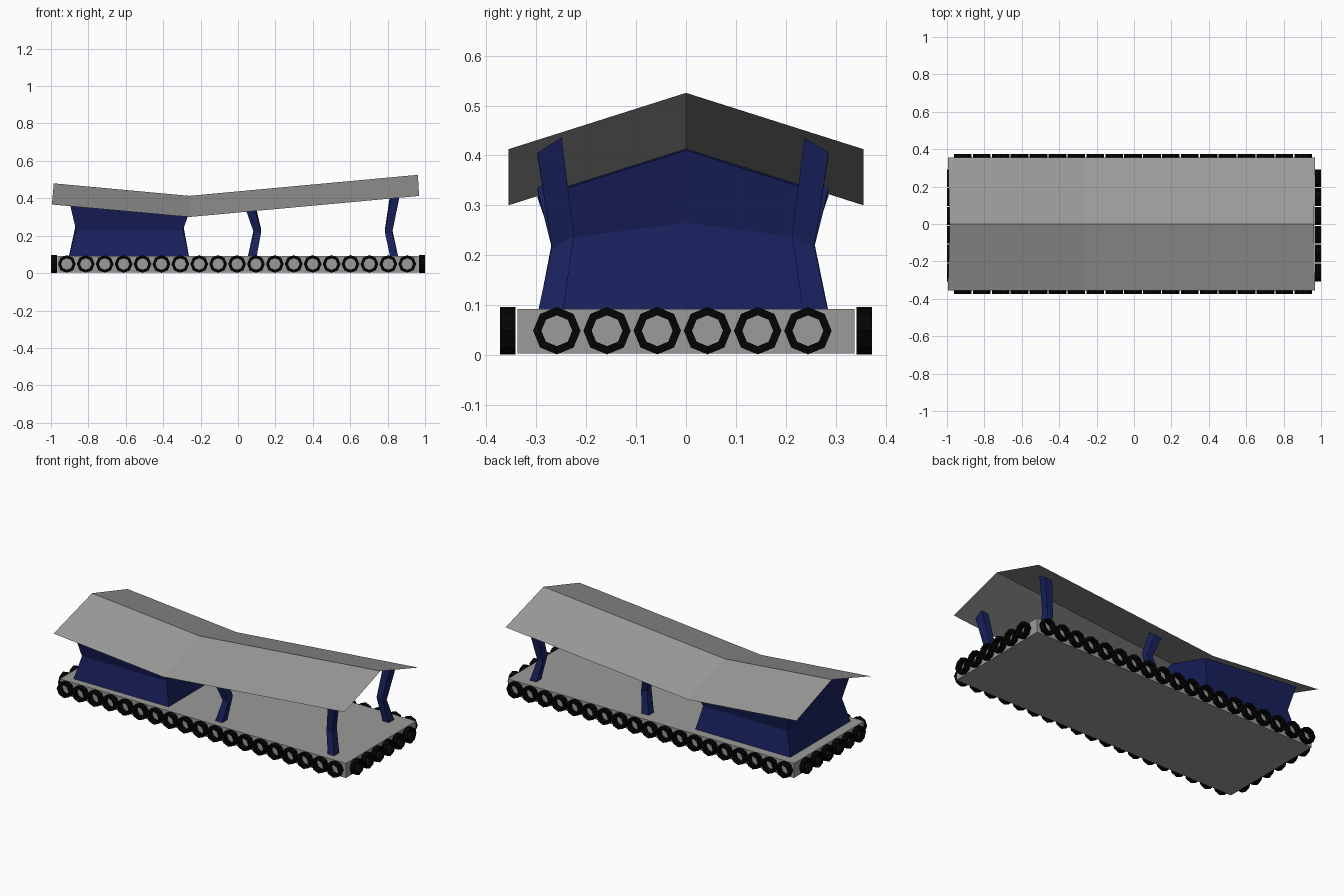
import bpy, bmesh, math

if "Cube" in bpy.data.objects:
    bpy.data.objects.remove(bpy.data.objects["Cube"])


def material(name, color):
    m = bpy.data.materials.new(name)
    m.diffuse_color = color
    m.use_nodes = True
    m.node_tree.nodes["Principled BSDF"].inputs["Base Color"].default_value = m.diffuse_color
    return m


BLUE = material("navy_paint", (0.009, 0.015, 0.108, 1))
BLACK = material("black_rubber", (0.001, 0.001, 0.001, 1))
GREY = material("mid_grey", (0.325, 0.325, 0.322, 1))


def loft(name, rings, mat, loop=False):
    """Skin closed rings of points; cap the ends unless the rings loop round."""
    bm = bmesh.new()
    rows = [[bm.verts.new(p) for p in ring] for ring in rings]
    pairs = list(zip(rows, rows[1:]))
    if loop:
        pairs.append((rows[-1], rows[0]))
    else:
        bm.faces.new(rows[0])
        bm.faces.new(rows[-1])
    for a, b in pairs:
        n = len(a)
        for i in range(n):
            j = (i + 1) % n
            bm.faces.new((a[i], a[j], b[j], b[i]))
    bmesh.ops.recalc_face_normals(bm, faces=bm.faces)
    return finish(name, bm, mat)


def finish(name, bm, mat):
    mesh = bpy.data.meshes.new(name)
    bm.to_mesh(mesh)
    bm.free()
    ob = bpy.data.objects.new(name, mesh)
    bpy.context.collection.objects.link(ob)
    mesh.materials.append(mat)
    return ob


def ridge_z(x):
    """Height of the roof ridge: a shallow valley at x = -0.26."""
    t = x + 0.26
    return 0.413 + (0.092 * t if t > 0 else -0.092 * t)


def roof_z(x, y):
    return ridge_z(x) - 0.318 * abs(y)


# Platform
loft("platform", [[(sx * 0.965, sy * 0.338, z) for sx, sy in
                   ((-1, -1), (1, -1), (1, 1), (-1, 1))] for z in (0.003, 0.092)], GREY)

# Folded sheet roof
bm = bmesh.new()
grid = []
for ridge_x, eave_x in ((-0.985, -0.995), (-0.26, -0.26), (0.962, 0.968)):
    z = ridge_z(ridge_x)
    grid.append([bm.verts.new(p) for p in
                 ((eave_x, -0.356, z - 0.113), (ridge_x, 0, z), (eave_x, 0.356, z - 0.113))])
for a, b in zip(grid, grid[1:]):
    for i in range(2):
        bm.faces.new((a[i], b[i], b[i + 1], a[i + 1]))
finish("roof", bm, GREY)


# Cabin with a pinched waist and a gabled top
def cabin_ring(x0, x1, y0, y1, z):
    pts = ((x0, y0), (x1, y0), (x1, 0), (x1, y1), (x0, y1), (x0, 0))
    return [(x, y, z(x, y)) for x, y in pts]


loft("cabin", [
    cabin_ring(-0.904, -0.262, -0.295, 0.285, lambda x, y: 0.09),
    cabin_ring(-0.866, -0.294, -0.268, 0.256, lambda x, y: 0.265 - 0.13 * abs(y)),
    cabin_ring(-0.9, -0.264, -0.298, 0.286, lambda x, y: roof_z(x, y) - 0.003),
], BLUE)

# Bent posts: (x range at foot, knee, top)
POSTS = {
    "middle_post": ((0.053, 0.10), (0.085, 0.123), (0.045, 0.093)),
    "end_post": ((0.813, 0.856), (0.786, 0.824), (0.815, 0.863)),
}
for name, spans in POSTS.items():
    for side, sy in (("front", -1), ("back", 1)):
        rings = []
        for (x0, x1), (yi, yo), level in zip(
                spans, ((0.24, 0.29), (0.219, 0.263), (0.243, 0.292)), (0, 1, 2)):
            ring = []
            for x, y in ((x0, yi), (x1, yi), (x1, yo), (x0, yo)):
                top = roof_z(x, y) - (0.003 if y == yi else 0.018)
                z = (0.09, 0.237 if y == yi else 0.215, top)[level]
                ring.append((x, sy * y - 0.006, z))
            rings.append(ring)
        loft(f"{side}_{name}", rings, BLUE)

# Octagonal flat-sided tyre fenders hung round the platform
SECTION = ((0.031, -0.0155), (0.0475, -0.0155), (0.0475, 0.0155), (0.031, 0.0155))


def tyre(name, x, y, turn):
    rings = []
    for k in range(8):
        a = k * math.pi / 4
        rings.append([(r * math.cos(a), d, r * math.sin(a)) for r, d in SECTION])
    ob = loft(name, rings, BLACK, loop=True)
    ob.location = (x, y, 0.0485)
    ob.rotation_euler.z = turn


for s, side in ((-1, "front"), (1, "back")):
    for i in range(19):
        tyre(f"{side}_tyre_{i + 1}", -0.915 + i * 0.1011, s * 0.3575, 0)
for s, side in ((-1, "left"), (1, "right")):
    for i in range(6):
        tyre(f"{side}_tyre_{i + 1}", s * 0.9845, -0.259 + i * 0.1007, math.pi / 2)
